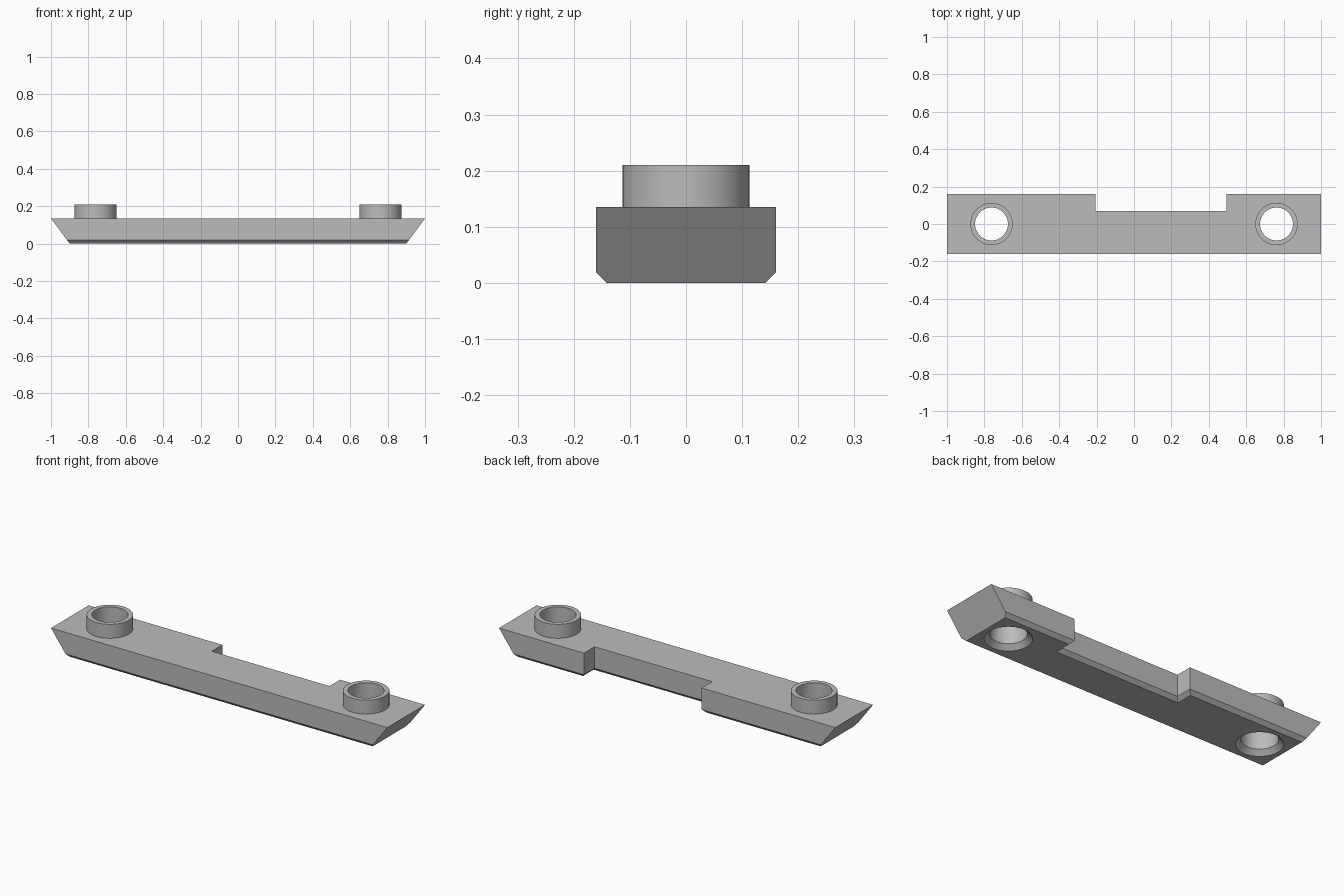
import bpy
import bmesh
from math import cos, sin, tau, radians

cube = bpy.data.objects.get("Cube")
if cube:
    bpy.data.objects.remove(cube, do_unlink=True)

SIDES = 64
POST_X, BORE, POST = 0.762, 0.088, 0.113
TOP, CHAMFER, POST_TOP = 0.135, 0.019, 0.21

grey = bpy.data.materials.new("plain_grey")
grey.use_nodes = True
GREY = (0.5, 0.5, 0.5, 1)
grey.diffuse_color = GREY
grey.node_tree.nodes["Principled BSDF"].inputs["Base Color"].default_value = GREY


def finish(name, bm):
    bmesh.ops.recalc_face_normals(bm, faces=bm.faces)
    mesh = bpy.data.meshes.new(name)
    bm.to_mesh(mesh)
    bm.free()
    mesh.materials.append(grey)
    obj = bpy.data.objects.new(name, mesh)
    bpy.context.collection.objects.link(obj)
    return obj


def bridge(bm, rings, closed=False):
    pairs = list(zip(rings, rings[1:]))
    if closed:
        pairs.append((rings[-1], rings[0]))
    for a, b in pairs:
        for i in range(len(a)):
            j = (i + 1) % len(a)
            bm.faces.new((a[i], a[j], b[j], b[i]))


def lathe(name, profile, x, closed=False):
    """Revolve (radius, z) points; open profiles get end caps."""
    bm = bmesh.new()
    rings = [[bm.verts.new((x + r * cos(tau * i / SIDES), r * sin(tau * i / SIDES), z))
              for i in range(SIDES)] for r, z in profile]
    bridge(bm, rings, closed)
    if not closed:
        bm.faces.new(rings[0])
        bm.faces.new(rings[-1])
    return finish(name, bm)


def smooth(obj):
    bpy.ops.object.select_all(action="DESELECT")
    obj.select_set(True)
    bpy.context.view_layer.objects.active = obj
    bpy.ops.object.shade_smooth_by_angle(angle=radians(30))


# Notched bar: raked ends, lower long edges chamfered along the notch too
bm = bmesh.new()
levels = []
for z, inset in ((0, CHAMFER), (CHAMFER, 0), (TOP, 0)):
    end = 0.9 + 0.1 * z / TOP
    side, back = 0.16 - inset, 0.07 - inset
    n0, n1 = -0.205 - inset, 0.495 + inset
    outline = ((-end, -side), (end, -side), (end, side), (n1, side),
               (n1, back), (n0, back), (n0, side), (-end, side))
    levels.append([bm.verts.new((x, y, z)) for x, y in outline])
bridge(bm, levels)
bm.faces.new(levels[0])
bm.faces.new(levels[-1])
bar = finish("bar", bm)

# Through bores with countersunk mouths underneath, and hollow posts on top
for label, x in (("right", -POST_X), ("left", POST_X)):
    cutter = lathe(label + "_bore_cutter",
                   ((POST + 0.01, -0.01), (BORE, 0.025), (BORE, POST_TOP)), x)
    cut = bar.modifiers.new(label + "_bore", "BOOLEAN")
    cut.operation, cut.solver, cut.object = "DIFFERENCE", "EXACT", cutter
    bpy.ops.object.select_all(action="DESELECT")
    bar.select_set(True)
    bpy.context.view_layer.objects.active = bar
    bpy.ops.object.modifier_apply(modifier=cut.name)
    bpy.data.objects.remove(cutter, do_unlink=True)

    post = lathe(label + "_post", ((BORE, TOP), (BORE, POST_TOP),
                                   (POST, POST_TOP), (POST, TOP)), x, closed=True)
    smooth(post)

smooth(bar)
